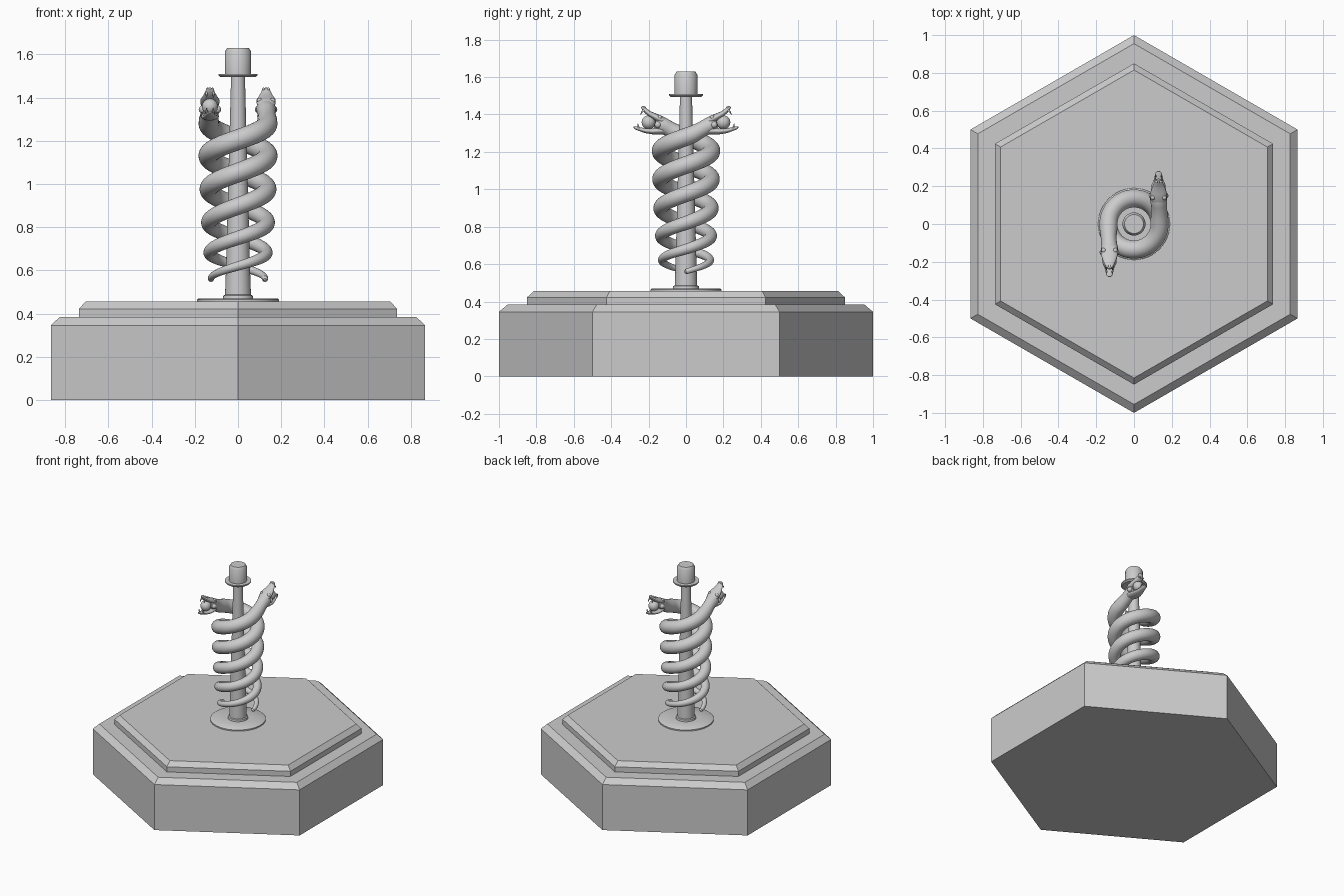
import bpy, bmesh
from math import sin, cos, pi, radians
from mathutils import Vector, Matrix

if "Cube" in bpy.data.objects:
    bpy.data.objects.remove(bpy.data.objects["Cube"])


def finish(bm, name, smooth=True):
    bmesh.ops.recalc_face_normals(bm, faces=bm.faces[:])
    me = bpy.data.meshes.new(name)
    bm.to_mesh(me)
    bm.free()
    ob = bpy.data.objects.new(name, me)
    bpy.context.collection.objects.link(ob)
    if smooth:
        bpy.ops.object.select_all(action='DESELECT')
        ob.select_set(True)
        bpy.context.view_layer.objects.active = ob
        bpy.ops.object.shade_smooth_by_angle(angle=radians(40))
    return ob


def skin(rings, name, smooth=True):
    """Join rings of points into a closed, capped surface."""
    bm = bmesh.new()
    vs = [[bm.verts.new(p) for p in r] for r in rings]
    n = len(vs[0])
    for a, b in zip(vs, vs[1:]):
        for i in range(n):
            j = (i + 1) % n
            bm.faces.new((a[i], a[j], b[j], b[i]))
    bm.faces.new(vs[0][::-1])
    bm.faces.new(vs[-1])
    return finish(bm, name, smooth)


def lathe(profile, n, name):
    return skin([[(r * cos(pi / 2 + 2 * pi * i / n), r * sin(pi / 2 + 2 * pi * i / n), z)
                  for i in range(n)] for r, z in profile], name, n > 8)


def loft(sections, name, rot, n=24):
    """Elliptical sections (point, half width, half height) along a path."""
    pts = [Vector(s[0]) for s in sections]
    rings = []
    for k, (p, (_, w, h)) in enumerate(zip(pts, sections)):
        t = (pts[min(k + 1, len(pts) - 1)] - pts[max(k - 1, 0)]).normalized()
        side = t.cross(Vector((0, 0, 1))).normalized()
        up = side.cross(t)
        rings.append([rot @ (p + side * w * cos(2 * pi * i / n) + up * h * sin(2 * pi * i / n))
                      for i in range(n)])
    return skin(rings, name)


def ball(c, r, name, rot, seg=24):
    bm = bmesh.new()
    bmesh.ops.create_uvsphere(bm, u_segments=seg, v_segments=seg // 2, radius=r,
                              matrix=Matrix.Translation(rot @ Vector(c)))
    return finish(bm, name)


def interp(keys, x):
    i = min(int(x), len(keys) - 2)
    return keys[i] + (keys[i + 1] - keys[i]) * (x - i)


# stepped hexagonal plinth
lathe([(1, 0), (1, .345), (.955, .383)], 6, "plinth_base")
lathe([(.85, .38), (.85, .422), (.815, .455)], 6, "plinth_step")

# central pole with foot disc and cap
lathe([(.19, .455), (.19, .464), (.182, .47), (.07, .47), (.068, .483), (.06, .487),
       (.056, .6), (.032, 1.5)], 48, "pole")
lathe([(.082, 1.494), (.09, 1.502), (.09, 1.51), (.061, 1.51), (.061, 1.612),
       (.05, 1.63)], 48, "pole_cap")

HEIGHT = [.56, .68, .82, .975, 1.13, 1.28]     # per half turn
THICK = [.014, .028, .037, .043, .047, .048]
COIL = [.125, .132, .134, .135, .136, .135]
X = .13


def jaw(keys):
    return [((X, y, z), w, h) for y, z, w, h in keys]


for tag, ang in (("right", 0), ("left", pi)):
    rot = Matrix.Rotation(ang, 4, 'Z')
    # coiled body from tail to skull
    body = []
    N = 200
    for k in range(N + 1):
        u = 5 * k / N
        a = pi + u * pi
        r, w = interp(COIL, u), interp(THICK, u)
        body.append(((r * cos(a), r * sin(a), interp(HEIGHT, u)), w, w))
    body.insert(0, ((-.124, .008, .557), .006, .006))
    body += [((.135, .04, 1.296), .046, .046), ((.134, .075, 1.315), .041, .042),
             ((.132, .105, 1.332), .042, .042), ((X, .13, 1.345), .046, .043),
             ((X, .15, 1.352), .043, .038), ((X, .165, 1.356), .028, .024)]
    loft(body, tag + "_snake_body", rot)
    # open jaws
    loft(jaw([(.11, 1.358, .03, .018), (.13, 1.37, .043, .021), (.165, 1.388, .044, .018),
              (.195, 1.404, .034, .014), (.215, 1.42, .025, .012), (.23, 1.436, .018, .01),
              (.237, 1.443, .008, .005)]), tag + "_upper_jaw", rot)
    loft(jaw([(.11, 1.315, .03, .02), (.14, 1.313, .042, .02), (.18, 1.31, .04, .016),
              (.215, 1.313, .03, .013), (.25, 1.322, .021, .01), (.27, 1.329, .016, .008),
              (.28, 1.333, .008, .004)]), tag + "_lower_jaw", rot)
    # ball held in the mouth
    ball((X, .2, 1.358), .037, tag + "_mouth_ball", rot, 32)
    # eyes, cheeks, nostrils and fangs
    for s, side in ((-1, "a"), (1, "b")):
        ball((X + s * .03, .14, 1.385), .013, f"{tag}_eye_{side}", rot, 16)
        ball((X + s * .034, .15, 1.345), .018, f"{tag}_cheek_{side}", rot, 16)
        ball((X + s * .011, .224, 1.438), .008, f"{tag}_nostril_{side}", rot, 12)
        fx = X + s * .016
        loft([((fx, .222, 1.424), .006, .006), ((fx, .237, 1.412), .004, .004),
              ((fx, .244, 1.398), .001, .001)], f"{tag}_upper_fang_{side}", rot, 10)
        loft([((fx, .25, 1.325), .005, .005), ((fx, .256, 1.34), .004, .004),
              ((fx, .257, 1.352), .001, .001)], f"{tag}_lower_fang_{side}", rot, 10)
